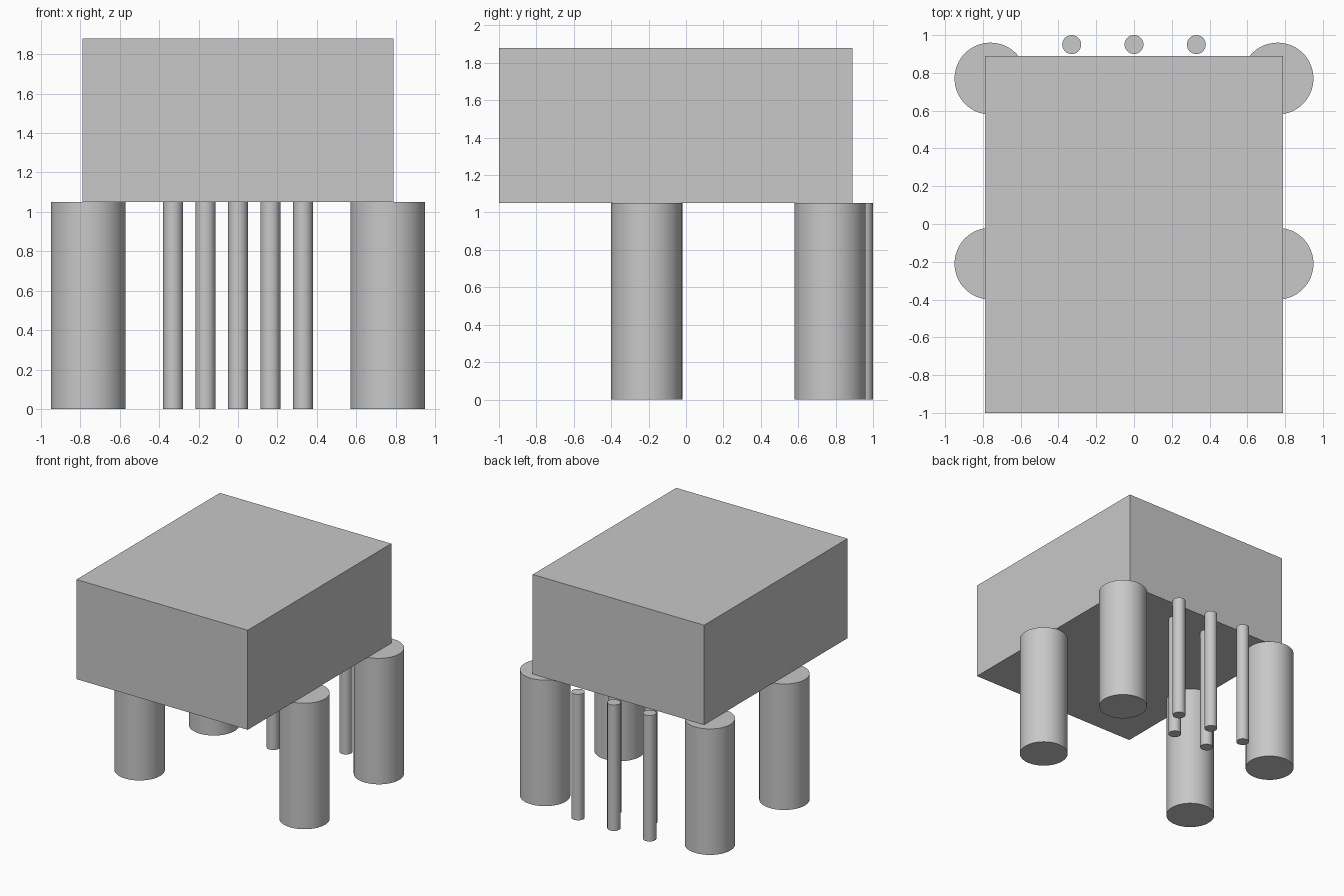
import bpy
from math import radians

cube = bpy.data.objects.get("Cube")
if cube:
    bpy.data.objects.remove(cube, do_unlink=True)

LEG_HEIGHT = 1.05

grey = bpy.data.materials.new("light_grey")
grey.use_nodes = True
colour = (0.58, 0.58, 0.58, 1)
grey.diffuse_color = colour
grey.node_tree.nodes["Principled BSDF"].inputs["Base Color"].default_value = colour


def post(name, x, y, radius):
    """Upright cylinder standing on the ground."""
    bpy.ops.mesh.primitive_cylinder_add(
        vertices=64, radius=radius, depth=LEG_HEIGHT,
        location=(x, y, LEG_HEIGHT / 2))
    obj = bpy.context.object
    obj.name = name
    obj.data.materials.append(grey)
    bpy.ops.object.shade_smooth_by_angle(angle=radians(30))


# Block resting on the legs, overhanging at the front
bpy.ops.mesh.primitive_cube_add(size=1, location=(0, -0.055, 1.465))
body = bpy.context.object
body.name = "body_block"
body.dimensions = (1.58, 1.89, 0.83)
bpy.ops.object.transform_apply(location=False, rotation=False, scale=True)
body.data.materials.append(grey)

# Four thick legs
for row, y in (("front", -0.21), ("back", 0.77)):
    for side, sign in (("left", 1), ("right", -1)):
        post(f"{row}_{side}_leg", sign * 0.76, y, 0.19)

# Thin rods in two staggered rows
for i in (-1, 0, 1):
    post(f"back_rod_{i + 2}", i * 0.33, 0.95, 0.05)
for side, sign in (("left", 1), ("right", -1)):
    post(f"inner_{side}_rod", sign * 0.165, 0.70, 0.05)
